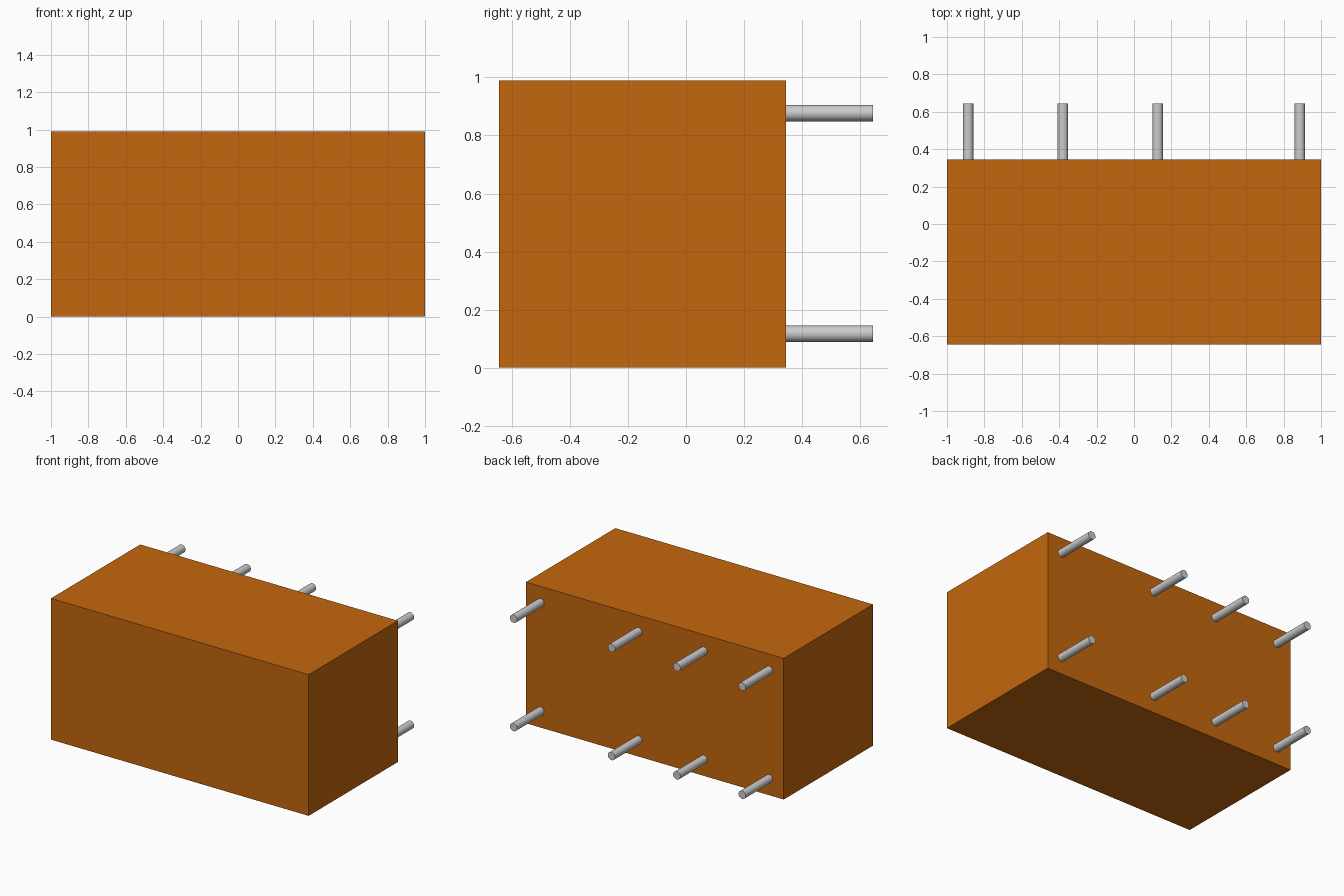
import bpy
import math

cube = bpy.data.objects.get("Cube")
if cube:
    bpy.data.objects.remove(cube, do_unlink=True)


def make_material(name, rgb):
    mat = bpy.data.materials.new(name)
    mat.use_nodes = True
    color = (*rgb, 1.0)
    mat.diffuse_color = color
    bsdf = next(n for n in mat.node_tree.nodes if n.type == "BSDF_PRINCIPLED")
    bsdf.inputs["Base Color"].default_value = color
    return mat


orange = make_material("orange", (0.55, 0.135, 0.004))
grey = make_material("light grey", (0.6, 0.6, 0.6))

WIDTH, DEPTH, HEIGHT = 2.0, 0.99, 0.99
FRONT_Y, BACK_Y, PIN_END_Y = -0.645, 0.345, 0.645
PIN_RADIUS = 0.028

# Rectangular housing
bpy.ops.mesh.primitive_cube_add(size=1, location=(0, (FRONT_Y + BACK_Y) / 2, HEIGHT / 2))
body = bpy.context.object
body.name = "body"
body.scale = (WIDTH, DEPTH, HEIGHT)
bpy.ops.object.transform_apply(location=False, rotation=False, scale=True)
body.data.materials.append(orange)


# Round contact pins standing out of the back face
def add_pin(name, x, z):
    bpy.ops.mesh.primitive_cylinder_add(
        vertices=32, radius=PIN_RADIUS, depth=PIN_END_Y - BACK_Y,
        location=(x, (BACK_Y + PIN_END_Y) / 2, z), rotation=(math.pi / 2, 0, 0))
    pin = bpy.context.object
    pin.name = name
    pin.data.materials.append(grey)
    bpy.ops.object.shade_smooth_by_angle(angle=math.radians(30))


for row, z in (("lower", 0.117), ("upper", 0.877)):
    for i, x in enumerate((-0.887, -0.38, 0.127, 0.887), start=1):
        add_pin(f"{row}_pin_{i}", x, z)
